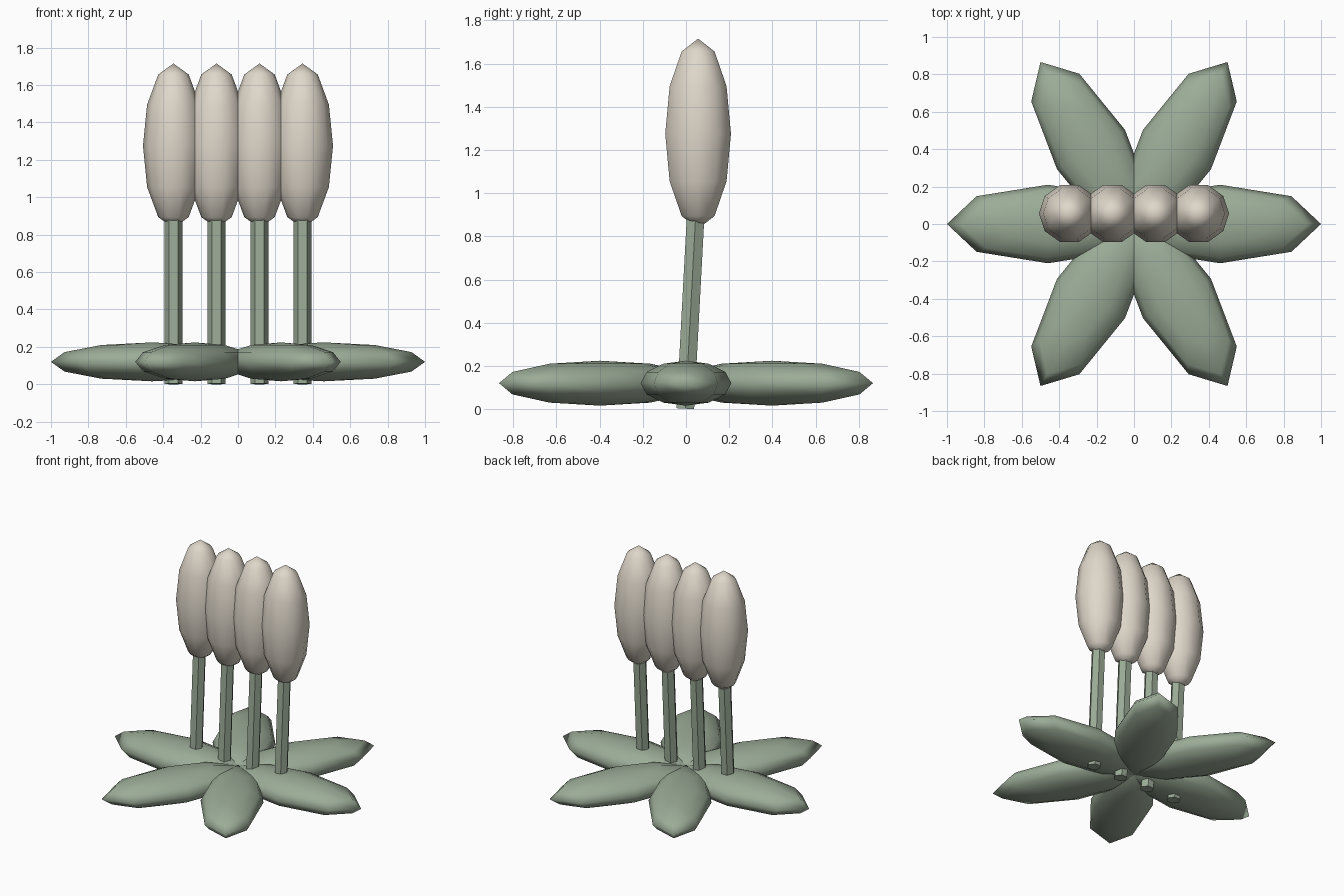
import bpy, bmesh, math
from mathutils import Matrix, Vector

if "Cube" in bpy.data.objects:
    bpy.data.objects.remove(bpy.data.objects["Cube"])


def material(name, rgb):
    m = bpy.data.materials.new(name)
    m.diffuse_color = (*rgb, 1)
    m.use_nodes = True
    m.node_tree.nodes["Principled BSDF"].inputs["Base Color"].default_value = m.diffuse_color
    return m


GREEN = material("sage green", (0.33, 0.41, 0.31))
CREAM = material("pale cream", (0.74, 0.68, 0.59))


def add_object(name, bm, mat, smooth):
    bmesh.ops.recalc_face_normals(bm, faces=bm.faces)
    for f in bm.faces:
        f.smooth = smooth
    me = bpy.data.meshes.new(name)
    bm.to_mesh(me)
    bm.free()
    me.materials.append(mat)
    ob = bpy.data.objects.new(name, me)
    bpy.context.collection.objects.link(ob)


def ellipsoid(name, sides, radii, matrix, mat):
    """Low-poly ball with upright poles, six rings and a corner on +x."""
    bm = bmesh.new()
    bmesh.ops.create_uvsphere(bm, u_segments=sides, v_segments=6, radius=1)
    # turn so that one equator corner lies exactly on +x
    v = max(bm.verts, key=lambda p: p.co.xy.length + 0.01 * p.co.x)
    turn = Matrix.Rotation(-math.atan2(v.co.y, v.co.x), 4, 'Z')
    bm.transform(matrix @ Matrix.Diagonal((*radii, 1)) @ turn)
    add_object(name, bm, mat, True)


# rosette of six leaves
for i in range(6):
    place = (Matrix.Rotation(i * math.pi / 3, 4, 'Z')
             @ Matrix.Translation((0.46, 0, 0.12)))
    ellipsoid(f"leaf_{i + 1}", 8, (0.54, 0.21, 0.104), place, GREEN)

# four leaning six-sided stems, each with an upright pod
for i in range(4):
    x = -0.345 + 0.23 * i
    low, high = Vector((x, -0.003, 0.002)), Vector((x, 0.046, 0.92))
    axis = high - low
    bm = bmesh.new()
    bmesh.ops.create_cone(bm, cap_ends=True, segments=6, radius1=0.047,
                          radius2=0.047, depth=axis.length)
    v = next(iter(bm.verts))
    turn = Matrix.Rotation(-math.atan2(v.co.y, v.co.x), 4, 'Z')
    lean = Matrix.Rotation(-math.atan2(axis.y, axis.z), 4, 'X')
    bm.transform(Matrix.Translation((low + high) / 2) @ lean @ turn)
    add_object(f"stem_{i + 1}", bm, GREEN, False)

    ellipsoid(f"pod_{i + 1}", 10, (0.163, 0.16, 0.44),
              Matrix.Translation((x, 0.056, 1.275)), CREAM)
